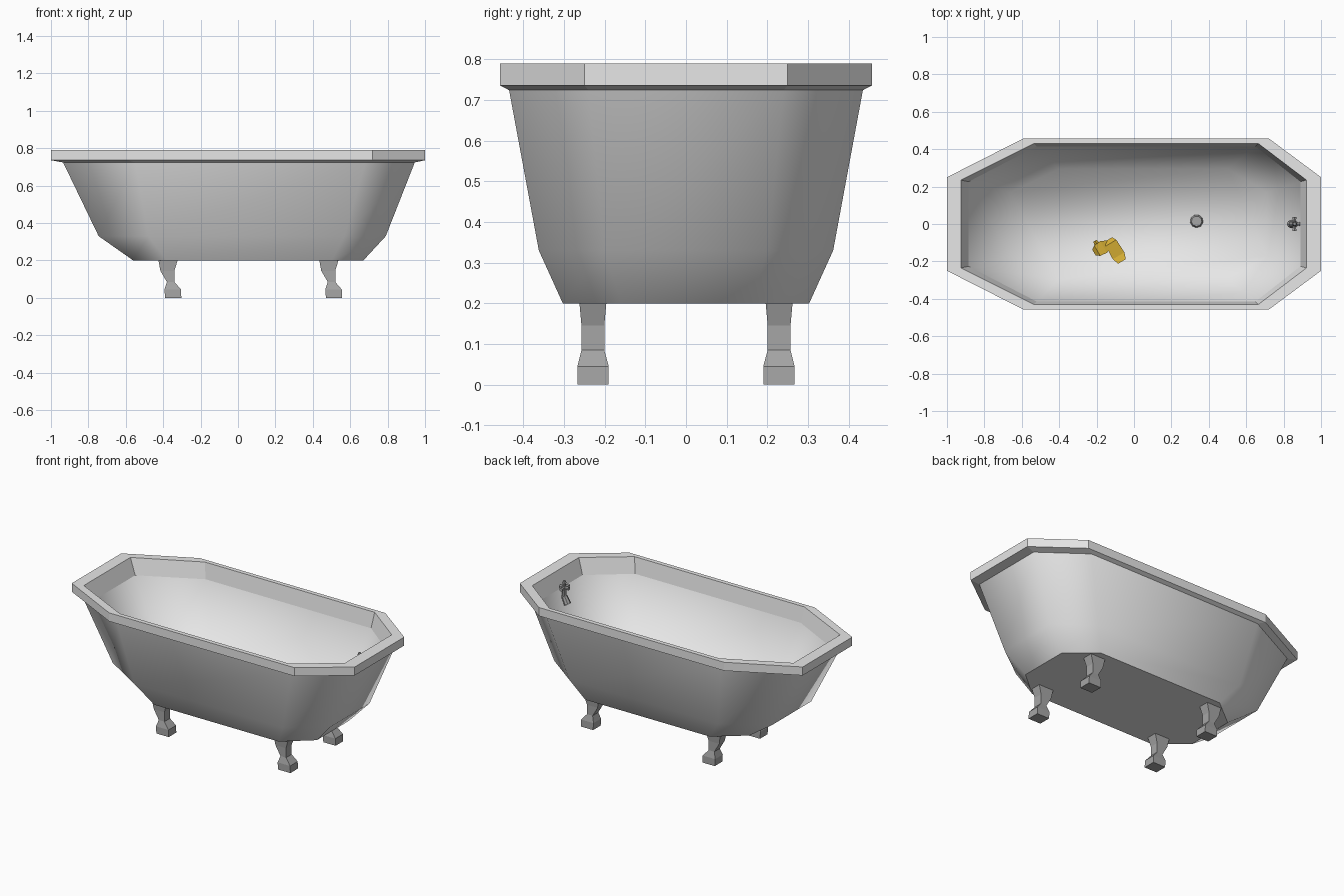
import bpy, bmesh, math
from mathutils import Vector, Matrix

if "Cube" in bpy.data.objects:
    bpy.data.objects.remove(bpy.data.objects["Cube"])


def material(name, rgb):
    m = bpy.data.materials.new(name)
    m.diffuse_color = (*rgb, 1)
    m.use_nodes = True
    m.node_tree.nodes["Principled BSDF"].inputs["Base Color"].default_value = m.diffuse_color
    return m


ENAMEL = material("white_enamel", (0.8, 0.8, 0.8))
METAL = material("grey_metal", (0.38, 0.38, 0.38))
YELLOW = material("duck_yellow", (0.66, 0.42, 0.035))


def finish(bm, name, mat):
    bmesh.ops.recalc_face_normals(bm, faces=bm.faces)
    me = bpy.data.meshes.new(name)
    bm.to_mesh(me)
    bm.free()
    me.materials.append(mat)
    ob = bpy.data.objects.new(name, me)
    bpy.context.collection.objects.link(ob)
    return ob


def loft(bm, rings, smooth=()):
    """Skin closed rings and cap both ends; spans listed in smooth are shaded smooth."""
    loops = [[bm.verts.new(p) for p in r] for r in rings]
    n = len(loops[0])
    for s in range(len(loops) - 1):
        a, b = loops[s], loops[s + 1]
        for i in range(n):
            j = (i + 1) % n
            f = bm.faces.new((a[i], a[j], b[j], b[i]))
            f.smooth = s in smooth
    bm.faces.new(loops[0][::-1])
    cap = bm.faces.new(loops[-1])
    cap.smooth = len(loops) - 1 in smooth


def octagon(z, x0, x1, x2, x3, y_end, y_side):
    half = [(x0, -y_end), (x1, -y_side), (x2, -y_side), (x3, -y_end)]
    return [(x, y, z) for x, y in half + [(x, -y) for x, y in reversed(half)]]


def rod(bm, a, b, r1, r2, sides=8):
    a, b = Vector(a), Vector(b)
    d = b - a
    mat = Matrix.Translation((a + b) / 2) @ d.to_track_quat('Z', 'Y').to_matrix().to_4x4()
    bmesh.ops.create_cone(bm, cap_ends=True, segments=sides, radius1=r1,
                          radius2=r2, depth=d.length, matrix=mat)


# Tub: outer shell, rim, inner band and bowl in one continuous skin
bm = bmesh.new()
loft(bm, [
    octagon(0.20, -0.56, -0.38, 0.50, 0.67, 0.16, 0.303),
    octagon(0.33, -0.745, -0.48, 0.57, 0.79, 0.20, 0.362),
    octagon(0.724, -0.935, -0.55, 0.68, 0.945, 0.24, 0.435),
    octagon(0.736, -1.0, -0.59, 0.72, 1.0, 0.25, 0.458),
    octagon(0.79, -1.0, -0.59, 0.72, 1.0, 0.25, 0.458),
    octagon(0.79, -0.925, -0.535, 0.665, 0.922, 0.235, 0.43),
    octagon(0.69, -0.885, -0.52, 0.65, 0.89, 0.226, 0.415),
    octagon(0.30, -0.66, -0.40, 0.50, 0.71, 0.17, 0.295),
], smooth=(0, 1, 6, 7))
finish(bm, "tub", ENAMEL)

# Legs: bent square legs widening into a foot (z, x range, y range)
LEG = [(0.0, -0.39, -0.303, 0.19, 0.267), (0.045, -0.393, -0.305, 0.19, 0.267),
       (0.085, -0.38, -0.34, 0.201, 0.257), (0.145, -0.415, -0.34, 0.201, 0.257),
       (0.2, -0.425, -0.323, 0.196, 0.262)]
for end, dx in (("left", 0), ("right", 0.86)):
    for side, s in (("front", -1), ("back", 1)):
        bm = bmesh.new()
        loft(bm, [[(xa + dx, s * ya, z), (xb + dx, s * ya, z),
                   (xb + dx, s * yb, z), (xa + dx, s * yb, z)]
                  for z, xa, xb, ya, yb in LEG])
        finish(bm, f"{side}_{end}_leg", METAL)

# Drain plug on the floor of the bowl
bm = bmesh.new()
rod(bm, (0.335, 0.015, 0.29), (0.335, 0.015, 0.315), 0.04, 0.028, 9)
finish(bm, "drain", METAL)

# Tap: wall stem, upright body, round spout and cross handle
bm = bmesh.new()
rod(bm, (0.90, 0, 0.64), (0.855, 0, 0.64), 0.02, 0.016)
rod(bm, (0.86, 0, 0.62), (0.86, 0, 0.735), 0.016, 0.009)
rod(bm, (0.86, 0, 0.65), (0.838, 0, 0.605), 0.018, 0.022)
rod(bm, (0.86, 0, 0.735), (0.86, 0, 0.75), 0.013, 0.007)
for dx, dy in ((1, 0), (-1, 0), (0, 1), (0, -1)):
    rod(bm, (0.858, 0, 0.705),
        (0.858 + 0.03 * dx, 0.038 * dy, 0.705), 0.008, 0.012, 6)
finish(bm, "tap", METAL)

# Toy duck: boxy tapered body, block head and short beak on the floor
bm = bmesh.new()
axis = Vector((0.065, -0.11, 0)).normalized()
across = Vector((-axis.y, axis.x, 0))


def block(centre, direction, side, sections):
    """Four-sided tapered block: (distance, half width, bottom, top) along a direction."""
    loft(bm, [[centre + direction * t + side * w * sx + Vector((0, 0, z))
               for sx, z in ((-1, lo), (1, lo), (1, hi), (-1, hi))]
              for t, w, lo, hi in sections])


block(Vector((-0.1, -0.14, 0.075)), axis, across,
      [(-0.068, 0.02, 0.25, 0.285), (-0.045, 0.033, 0.225, 0.305),
       (0.035, 0.036, 0.225, 0.3), (0.07, 0.024, 0.265, 0.31)])
block(Vector((-0.175, -0.13, 0.075)), -across, axis,
      [(-0.045, 0.022, 0.255, 0.29), (-0.015, 0.036, 0.245, 0.305),
       (0.025, 0.032, 0.245, 0.305), (0.045, 0.018, 0.26, 0.29)])
rod(bm, (-0.19, -0.12, 0.355), (-0.208, -0.09, 0.35), 0.02, 0.01, 4)
finish(bm, "toy_duck", YELLOW)
